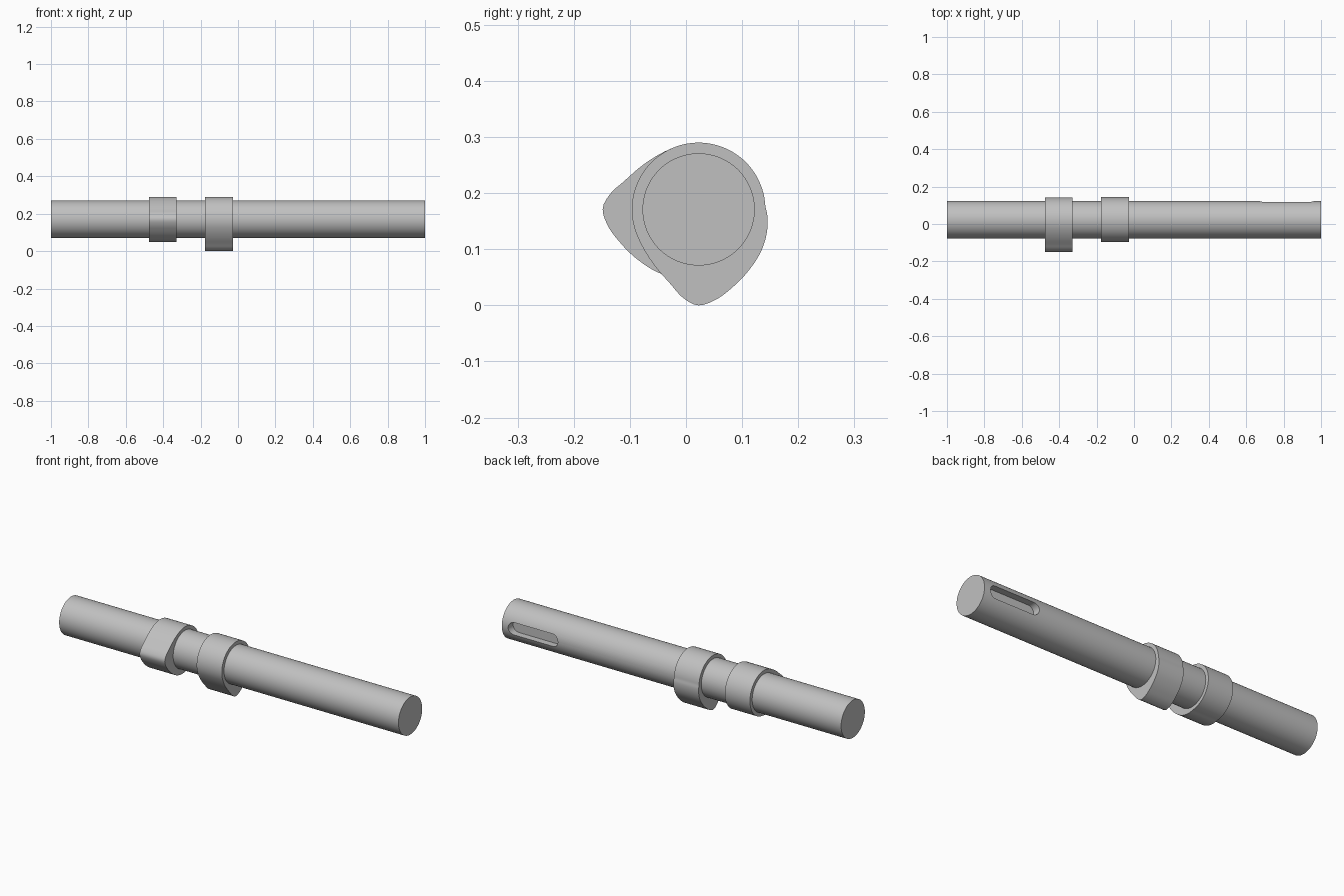
import bpy, bmesh
from math import sin, cos, pi, radians

cube = bpy.data.objects.get("Cube")
if cube:
    bpy.data.objects.remove(cube, do_unlink=True)

AXIS_Y, AXIS_Z = 0.0225, 0.171
SHAFT_R = 0.1

steel = bpy.data.materials.new("steel grey")
steel.use_nodes = True
colour = (0.53, 0.53, 0.53, 1)
steel.diffuse_color = colour
steel.node_tree.nodes["Principled BSDF"].inputs["Base Color"].default_value = colour


def extrude_outline(name, points, direction, length):
    """Solid prism from a closed outline."""
    bm = bmesh.new()
    face = bm.faces.new([bm.verts.new(p) for p in points])
    made = bmesh.ops.extrude_face_region(bm, geom=[face])["geom"]
    moved = [g for g in made if isinstance(g, bmesh.types.BMVert)]
    bmesh.ops.translate(bm, verts=moved, vec=[d * length for d in direction])
    bmesh.ops.recalc_face_normals(bm, faces=bm.faces)
    mesh = bpy.data.meshes.new(name)
    bm.to_mesh(mesh)
    bm.free()
    mesh.materials.append(steel)
    obj = bpy.data.objects.new(name, mesh)
    bpy.context.collection.objects.link(obj)
    return obj


def smooth(obj):
    bpy.ops.object.select_all(action="DESELECT")
    obj.select_set(True)
    bpy.context.view_layer.objects.active = obj
    bpy.ops.object.shade_smooth_by_angle(angle=radians(25))


# Cam outline: angle from the nose in degrees, radius
CAM = [(-180, .119), (-68, .119), (-48, .1225), (-31, .132), (-20, .143),
       (-10, .16), (0, .171), (10, .1645), (24, .151), (41, .14),
       (59, .133), (84, .1235), (94, .119), (180, .119)]


def cam_radius(a):
    slopes = [0] + [(CAM[i + 1][1] - CAM[i - 1][1]) / (CAM[i + 1][0] - CAM[i - 1][0])
                    for i in range(1, len(CAM) - 1)] + [0]
    slopes[1] = slopes[-2] = slopes[6] = 0
    for i in range(len(CAM) - 1):
        (a0, r0), (a1, r1) = CAM[i], CAM[i + 1]
        if a <= a1:
            h = a1 - a0
            t = (a - a0) / h
            s = t * t * (3 - 2 * t)
            return (r0 + (r1 - r0) * s + h * t * (1 - t) ** 2 * slopes[i]
                    - h * t * t * (1 - t) * slopes[i + 1])


def cam(name, x, turn):
    points = []
    for a in range(-180, 180, 3):
        r, b = cam_radius(a), radians(a - turn)
        points.append((x, AXIS_Y + r * sin(b), AXIS_Z - r * cos(b)))
    smooth(extrude_outline(name, points, (1, 0, 0), 0.148))


# Two cams a quarter turn apart
cam("cam_nose_down", -0.176, 0)
cam("cam_nose_forward", -0.476, 90)

# Round shaft
N = 96
shaft = extrude_outline("shaft", [(-1, AXIS_Y + SHAFT_R * cos(2 * pi * i / N),
                                   AXIS_Z + SHAFT_R * sin(2 * pi * i / N))
                                  for i in range(N)], (1, 0, 0), 2)

# Round-ended keyway in the back of the shaft
KEY_R, KEY_ENDS, KEY_DEPTH = 0.033, (0.703, 0.93), 0.042
outline = []
for x, start in ((KEY_ENDS[1], -pi / 2), (KEY_ENDS[0], pi / 2)):
    for i in range(17):
        a = start + pi * i / 16
        outline.append((x + KEY_R * cos(a), AXIS_Y + SHAFT_R - KEY_DEPTH,
                        AXIS_Z + KEY_R * sin(a)))
cutter = extrude_outline("keyway_cutter", outline, (0, 1, 0), 0.2)
cut = shaft.modifiers.new("keyway", "BOOLEAN")
cut.operation = "DIFFERENCE"
cut.solver = "EXACT"
cut.object = cutter
bpy.ops.object.select_all(action="DESELECT")
shaft.select_set(True)
bpy.context.view_layer.objects.active = shaft
bpy.ops.object.modifier_apply(modifier=cut.name)
bpy.data.objects.remove(cutter, do_unlink=True)
smooth(shaft)
